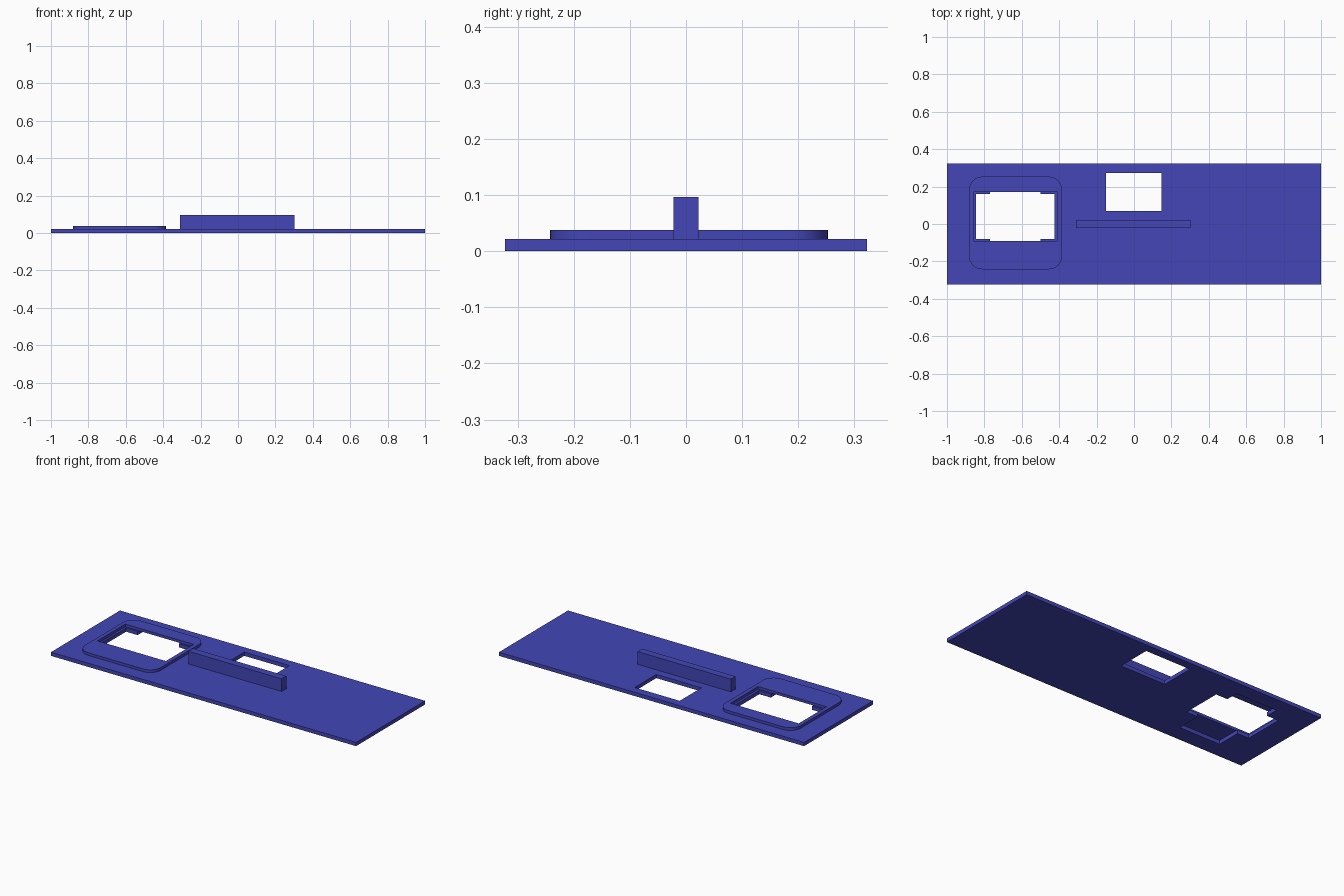
import bpy, math

if "Cube" in bpy.data.objects:
    bpy.data.objects.remove(bpy.data.objects["Cube"])

blue = bpy.data.materials.new("panel blue")
blue.diffuse_color = (0.056, 0.061, 0.47, 1)
blue.use_nodes = True
blue.node_tree.nodes["Principled BSDF"].inputs["Base Color"].default_value = blue.diffuse_color

PLATE_TOP, FRAME_TOP, RIDGE_TOP = 0.022, 0.038, 0.097


def prism(name, pts, z0, z1):
    """Extrude a counter-clockwise outline from z0 to z1."""
    n = len(pts)
    verts = [(x, y, z) for z in (z0, z1) for x, y in pts]
    faces = [list(range(n))[::-1], list(range(n, 2 * n))]
    faces += [(i, (i + 1) % n, n + (i + 1) % n, n + i) for i in range(n)]
    me = bpy.data.meshes.new(name)
    me.from_pydata(verts, [], faces)
    me.materials.append(blue)
    ob = bpy.data.objects.new(name, me)
    bpy.context.collection.objects.link(ob)
    return ob


def rect(x0, x1, y0, y1):
    return [(x0, y0), (x1, y0), (x1, y1), (x0, y1)]


def round_rect(x0, x1, y0, y1, r, steps=10):
    pts = []
    corners = [(x1 - r, y1 - r), (x0 + r, y1 - r), (x0 + r, y0 + r), (x1 - r, y0 + r)]
    for k, (cx, cy) in enumerate(corners):
        for i in range(steps + 1):
            a = math.pi / 2 * (k + i / steps)
            pts.append((cx + r * math.cos(a), cy + r * math.sin(a)))
    return pts


def combine(target, tool, operation):
    """Apply a boolean and delete the tool object."""
    m = target.modifiers.new("cut", 'BOOLEAN')
    m.operation, m.solver, m.object = operation, 'EXACT', tool
    bpy.context.view_layer.objects.active = target
    bpy.ops.object.modifier_apply(modifier=m.name)
    bpy.data.objects.remove(tool)


# Base plate with the raised rounded frame
plate = prism("face_plate", rect(-1, 1, -0.323, 0.323), 0, PLATE_TOP)
frame = prism("window_frame", round_rect(-0.882, -0.385, -0.242, 0.253, 0.07),
              0.01, FRAME_TOP)
combine(plate, frame, 'UNION')

# Display window: opening in the frame, slightly smaller opening in the plate
combine(plate, prism("frame_opening", rect(-0.858, -0.41, -0.09, 0.17),
                     PLATE_TOP, 0.1), 'DIFFERENCE')
combine(plate, prism("plate_opening", rect(-0.846, -0.424, -0.08, 0.16),
                     -0.1, 0.03), 'DIFFERENCE')

# Pocket under the frame, reaching past the window at front and back
combine(plate, prism("rear_pocket", rect(-0.77, -0.5, -0.225, 0.235),
                     -0.1, PLATE_TOP), 'DIFFERENCE')

# Small rectangular cutout
combine(plate, prism("small_opening", rect(-0.15, 0.146, 0.07, 0.273),
                     -0.1, 0.1), 'DIFFERENCE')

# Upright ridge in the middle
prism("centre_ridge", rect(-0.31, 0.302, -0.022, 0.022), PLATE_TOP, RIDGE_TOP)

# Smooth only the rounded frame corners
bpy.ops.object.select_all(action='DESELECT')
plate.select_set(True)
bpy.context.view_layer.objects.active = plate
bpy.ops.object.shade_smooth_by_angle(angle=math.radians(30))
